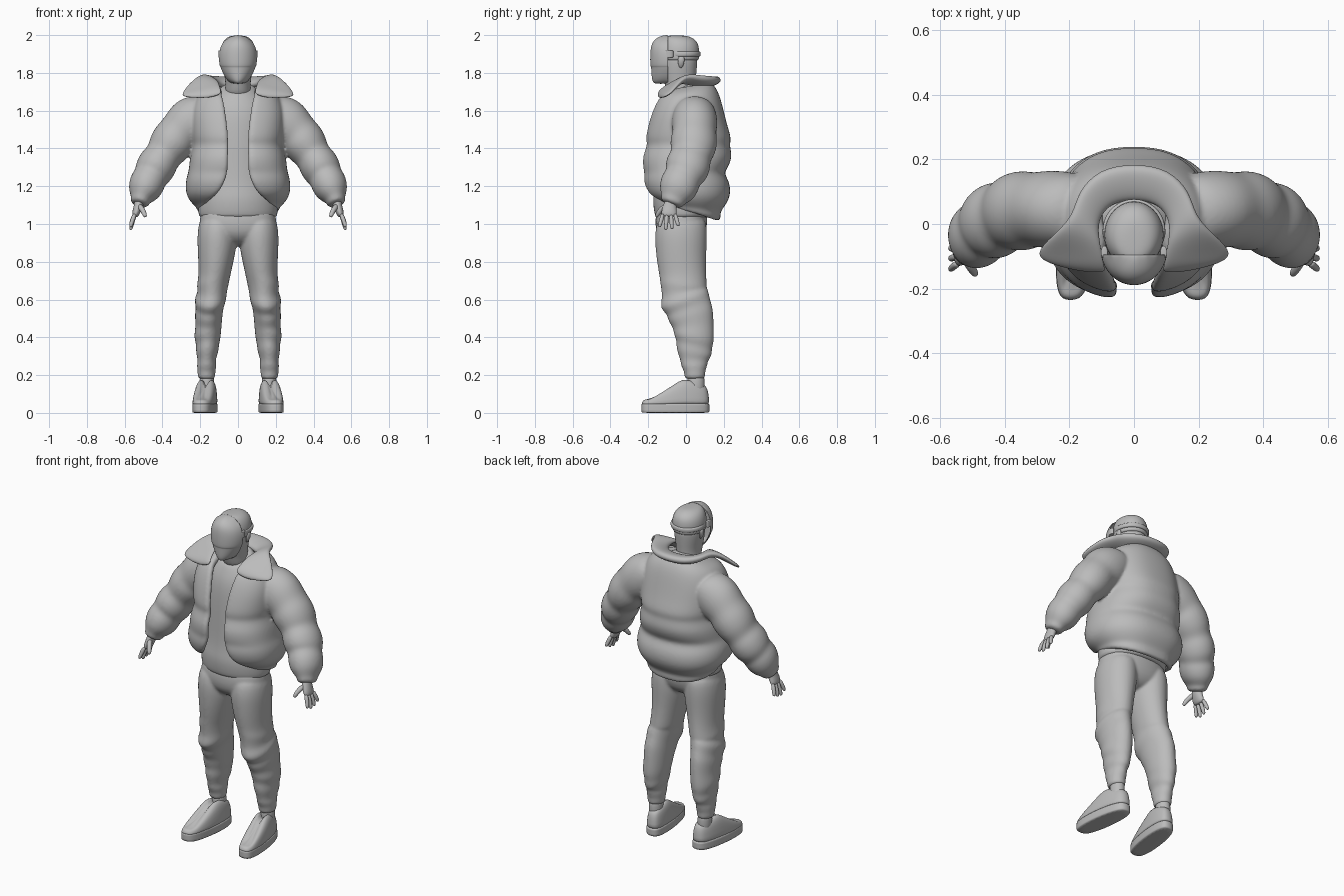
import bpy, bmesh, math
from mathutils import Vector

cube = bpy.data.objects.get("Cube")
if cube:
    bpy.data.objects.remove(cube)

grey = bpy.data.materials.new("plain grey")
grey.use_nodes = True
grey.diffuse_color = colour = (.5, .5, .5, 1)
grey.node_tree.nodes["Principled BSDF"].inputs["Base Color"].default_value = colour


def finish(name, bm, mirror=False, thickness=0, levels=2):
    """Turn a bmesh into a smooth object with the usual modifiers."""
    bmesh.ops.recalc_face_normals(bm, faces=bm.faces)
    mesh = bpy.data.meshes.new(name)
    bm.to_mesh(mesh)
    bm.free()
    obj = bpy.data.objects.new(name, mesh)
    bpy.context.collection.objects.link(obj)
    mesh.materials.append(grey)
    mesh.shade_smooth()
    if mirror:
        obj.modifiers.new("mirror", "MIRROR").use_clip = True
    if thickness:
        solid = obj.modifiers.new("solid", "SOLIDIFY")
        solid.thickness = thickness
        solid.offset = -1
    if levels:
        sub = obj.modifiers.new("smooth", "SUBSURF")
        sub.levels = sub.render_levels = levels
    return obj


def fuse(name, parts):
    """Blend overlapping parts into one seamless garment."""
    graph = bpy.context.evaluated_depsgraph_get()
    bm = bmesh.new()
    for part in parts:
        bm.from_mesh(part.evaluated_get(graph).to_mesh())
    for part in parts:
        bpy.data.objects.remove(part)
    obj = finish(name, bm, levels=0)
    remesh = obj.modifiers.new("blend", "REMESH")
    remesh.mode = "VOXEL"
    remesh.voxel_size = .008
    remesh.use_smooth_shade = True
    obj.modifiers.new("soften", "SMOOTH").iterations = 5


def skin(bm, rings, closed=True, caps=True):
    """Bridge rows of points with quads."""
    rows = [[bm.verts.new(p) for p in ring] for ring in rings]
    for low, high in zip(rows, rows[1:]):
        count = len(low)
        for i in range(count if closed else count - 1):
            j = (i + 1) % count
            bm.faces.new((low[i], low[j], high[j], high[i]))
    if caps:
        bm.faces.new(rows[0])
        bm.faces.new(rows[-1])


def signed_power(value, power):
    return math.copysign(abs(value) ** power, value)


def ellipse(centre, a, b, count, power=1):
    angles = [math.tau * i / count for i in range(count)]
    return [Vector(centre) + a * signed_power(math.cos(t), power)
            + b * signed_power(math.sin(t), power) for t in angles]


def column(bm, stations, count=16, power=1):
    """Level rings from (z, left, right, front, back, tilt)."""
    rings = []
    for z, x0, x1, y0, y1, *tilt in stations:
        depth = Vector((0, (y1 - y0) / 2, tilt[0] if tilt else 0))
        rings.append(ellipse(((x0 + x1) / 2, (y0 + y1) / 2, z),
                             Vector(((x1 - x0) / 2, 0, 0)), depth, count, power))
    skin(bm, rings)


def tube(bm, stations, count=16):
    """Rings square to a path of (x, y, z, width, depth)."""
    points = [Vector(s[:3]) for s in stations]
    rings = []
    for i, s in enumerate(stations):
        along = points[min(i + 1, len(points) - 1)] - points[max(i - 1, 0)]
        side = along.cross(Vector((0, 1, 0))).normalized()
        front = side.cross(along).normalized()
        rings.append(ellipse(points[i], side * s[3], front * s[4], count))
    skin(bm, rings)


def central(name, stations, **shape):
    """A column symmetric about the middle, from (z, half width, front, back, tilt)."""
    bm = bmesh.new()
    column(bm, [(z, -w, w, *rest) for z, w, *rest in stations], **shape)
    return finish(name, bm)


def paired(name, build, stations, count=16):
    bm = bmesh.new()
    build(bm, stations, count)
    return finish(name, bm, mirror=True)


# Shirt with a rolled neck and a loose hem
central("shirt", [
    (1.03, .2, -.155, .12), (1.04, .215, -.17, .14), (1.14, .218, -.182, .15),
    (1.2, .2, -.165, .15), (1.4, .19, -.16, .15), (1.58, .18, -.15, .13),
    (1.67, .15, -.12, .11, .02), (1.72, .09, -.1, .08, .03), (1.73, .07, -.08, .06, .03)])

# Head, cap and strap
central("head_and_neck", [
    (1.66, .075, -.09, .06), (1.73, .066, -.11, .05), (1.78, .072, -.13, .055),
    (1.85, .085, -.13, .062), (1.92, .085, -.14, .065)])
central("cap", [
    (1.865, .09, -.13, .066), (1.87, .094, -.14, .071), (1.93, .095, -.14, .074),
    (1.97, .08, -.13, .06), (1.992, .055, -.12, .025), (1.998, .02, -.09, -.01)])
central("head_strap", [(1.885, .09, -.12, .07), (1.887, .1, -.12, .08),
                       (1.913, .1, -.12, .08), (1.915, .09, -.12, .07)])

# Face mask: smooth brow over a slightly inset chin, open at the back
bm = bmesh.new()
column(bm, [(z, -w, w, front, .03) for z, w, front in (
    (1.742, .025, -.165), (1.752, .05, -.178), (1.78, .073, -.183), (1.825, .094, -.185),
    (1.832, .095, -.186), (1.836, .1, -.19), (1.88, .105, -.191), (1.93, .1, -.189),
    (1.965, .08, -.178), (1.99, .05, -.15), (2, .02, -.115))], 24)
bmesh.ops.bisect_plane(bm, geom=bm.verts[:] + bm.edges[:] + bm.faces[:], clear_outer=True,
                       plane_co=(0, -.095, 1.9), plane_no=(0, 1, 0))
finish("face_mask", bm, thickness=.006)

# Ears and strap buckles
paired("ears", column, [
    (1.825, .075, .083, -.035, -.02), (1.85, .078, .098, -.045, -.008),
    (1.88, .08, .1, -.045, -.005), (1.89, .08, .09, -.035, -.015)], 8)
paired("strap_buckles", column,
       [(z, .08, .104, -.11, -.065) for z in (1.88, 1.885, 1.915, 1.92)], 8)

# Padded jacket shell: (z, half width, front, back, opening, front lift)
quilting = [
    (1.76, .1, -.07, .12, .09, -.04), (1.73, .17, -.11, .155, .09, -.03),
    (1.68, .22, -.15, .18, .082, 0), (1.6, .25, -.185, .2, .068, 0),
    (1.52, .25, -.208, .22, .058, 0), (1.45, .245, -.222, .243, .054, 0),
    (1.42, .235, -.21, .23, .052, 0), (1.36, .255, -.238, .248, .055, 0),
    (1.3, .26, -.235, .225, .055, 0), (1.27, .265, -.226, .2, .058, 0),
    (1.22, .28, -.235, .235, .07, .01), (1.14, .278, -.215, .238, .1, .02),
    (1.08, .24, -.17, .195, .14, .05), (1.06, .218, -.15, .18, .165, .055),
    (1.02, .215, -.14, .188, .185, .08)]
bm = bmesh.new()
rows, steps, square = [], 14, .8
for z, wide, front, rear, gap, lift in quilting:
    start = math.asin((gap / wide) ** (1 / square))
    row = []
    for i in range(steps + 1):
        t = start + (math.pi - start) * i / steps
        c = math.cos(t)
        x = wide * math.sin(t) ** square if i < steps else 0
        bulge = c ** square if c > 0 else c
        y = (front + rear) / 2 - (rear - front) / 2 * bulge
        row.append((x, y, z + lift * (1 + c) / 2))
    rows.append(row)
skin(bm, rows, closed=False, caps=False)
body = finish("jacket_body", bm, mirror=True, thickness=.04)

# Puffy sleeves with stitched creases
sleeves = paired("jacket_sleeves", tube, [
    (.14, .04, 1.62, .08, .1), (.2, .045, 1.575, .13, .12), (.265, .045, 1.525, .138, .125),
    (.31, .045, 1.485, .112, .115), (.34, .042, 1.445, .122, .128), (.375, .037, 1.395, .112, .123),
    (.397, .025, 1.36, .095, .108), (.422, .015, 1.325, .108, .122), (.45, 0, 1.275, .105, .118),
    (.463, -.015, 1.25, .09, .098), (.48, -.03, 1.22, .098, .108), (.5, -.05, 1.17, .088, .1),
    (.513, -.065, 1.14, .06, .075), (.517, -.07, 1.125, .052, .065), (.525, -.08, 1.1, .05, .06)])
fuse("puffer_jacket", [body, sleeves])

# Turned-down collar: inner edge, outer edge, half thickness, back to lapel
bm = bmesh.new()
rings = []
for inner, outer, thick in [
        ((0, .075, 1.735), (0, .19, 1.768), .024), ((.065, .065, 1.735), (.11, .172, 1.768), .024),
        ((.1, .03, 1.74), (.175, .1, 1.774), .023), ((.11, -.01, 1.75), (.19, .03, 1.785), .021),
        ((.105, -.05, 1.755), (.235, -.02, 1.768), .017), ((.095, -.1, 1.735), (.31, -.085, 1.685), .014),
        ((.09, -.13, 1.715), (.285, -.12, 1.672), .012), ((.085, -.15, 1.69), (.15, -.15, 1.67), .01)]:
    inner, outer = Vector(inner), Vector(outer)
    rings.append(ellipse((inner + outer) / 2, (outer - inner) / 2,
                         Vector((0, -thick / 3, thick)), 12, .8))
skin(bm, rings, caps=False)
bm.verts.ensure_lookup_table()
bm.faces.new(bm.verts[-12:])
finish("jacket_collar", bm, mirror=True)

# Hands: palm, four fanned fingers and a thumb
bm = bmesh.new()
tube(bm, [(.52, -.075, 1.14, .028, .032), (.525, -.085, 1.1, .026, .036),
          (.538, -.09, 1.065, .023, .044), (.548, -.09, 1.035, .016, .042)], 10)
for i, reach in enumerate((.06, .075, .07, .055)):
    y, spread = -.122 + .021 * i, (i - 1.5) * .006
    tube(bm, [(.545, y, 1.055, .013, .012), (.559, y + spread, 1.05 - reach / 2, .013, .012),
              (.568, y + spread * 2, 1.05 - reach, .011, .011),
              (.568, y + spread * 2, 1.043 - reach, .005, .005)], 8)
tube(bm, [(.525, -.1, 1.1, .017, .017), (.505, -.135, 1.075, .015, .015),
          (.492, -.155, 1.045, .013, .013), (.49, -.157, 1.036, .006, .006)], 8)
finish("hands", bm, mirror=True)

# Trousers: hips, then legs bunched at the knee and cuff
hips = central("trouser_hips", [
    (1.1, .19, -.15, .11), (1.04, .205, -.165, .118), (.97, .21, -.165, .112),
    (.92, .18, -.14, .09), (.88, .09, -.08, .04)], power=.85)
legs = paired("trouser_legs", column, [
    (1.06, .004, .2, -.145, .105), (.96, .004, .217, -.168, .115), (.89, .004, .217, -.166, .113),
    (.8, .022, .212, -.157, .108), (.72, .04, .21, -.142, .11),
    (.67, .05, .222, -.14, .115, -.02), (.64, .058, .212, -.125, .11, .03),
    (.6, .06, .236, -.145, .122, .045), (.56, .076, .222, -.1, .13, .04), (.52, .08, .232, -.1, .147, .03),
    (.46, .086, .224, -.07, .148, .01), (.4, .09, .237, -.068, .152, -.02), (.36, .1, .22, -.05, .138, -.02),
    (.32, .102, .226, -.055, .14, -.02), (.28, .12, .212, -.03, .118), (.25, .112, .22, -.03, .115),
    (.22, .12, .214, -.01, .102), (.185, .118, .216, -.01, .104), (.18, .13, .2, 0, .09)])
fuse("trousers", [hips, legs])
paired("ankles", column, [(z, .125, .205, .005, .1) for z in (.1, .15, .22)], 12)


# Shoes: flat sole and sloping upper, toes turned slightly out
def shoe(name, layers):
    bm, rings = bmesh.new(), []
    for grow, base, slope in layers:
        ring = []
        for i in range(24):
            t = math.tau * i / 24
            y = -.181 * math.cos(t)
            rise = .1 * min(1, max(0, (y + .155) / .2)) - .28 * max(0, y - .076)
            x = .175 - .12 * y + .061 * grow * signed_power(math.sin(t), .6)
            ring.append((x, y * (grow + 2) / 3 - .056, base + slope * rise))
        rings.append(ring)
    skin(bm, rings)
    finish(name, bm, mirror=True, levels=1)


shoe("shoe_soles", [(.98, 0, 0), (1.01, .002, 0), (1.01, .03, 0), (1.01, .048, 0), (.98, .05, 0)])
shoe("shoe_uppers", [(1, .042, 0), (1, .048, .1), (.95, .058, .5), (.84, .067, .85),
                     (.62, .072, 1.05), (.25, .073, 1.1)])
